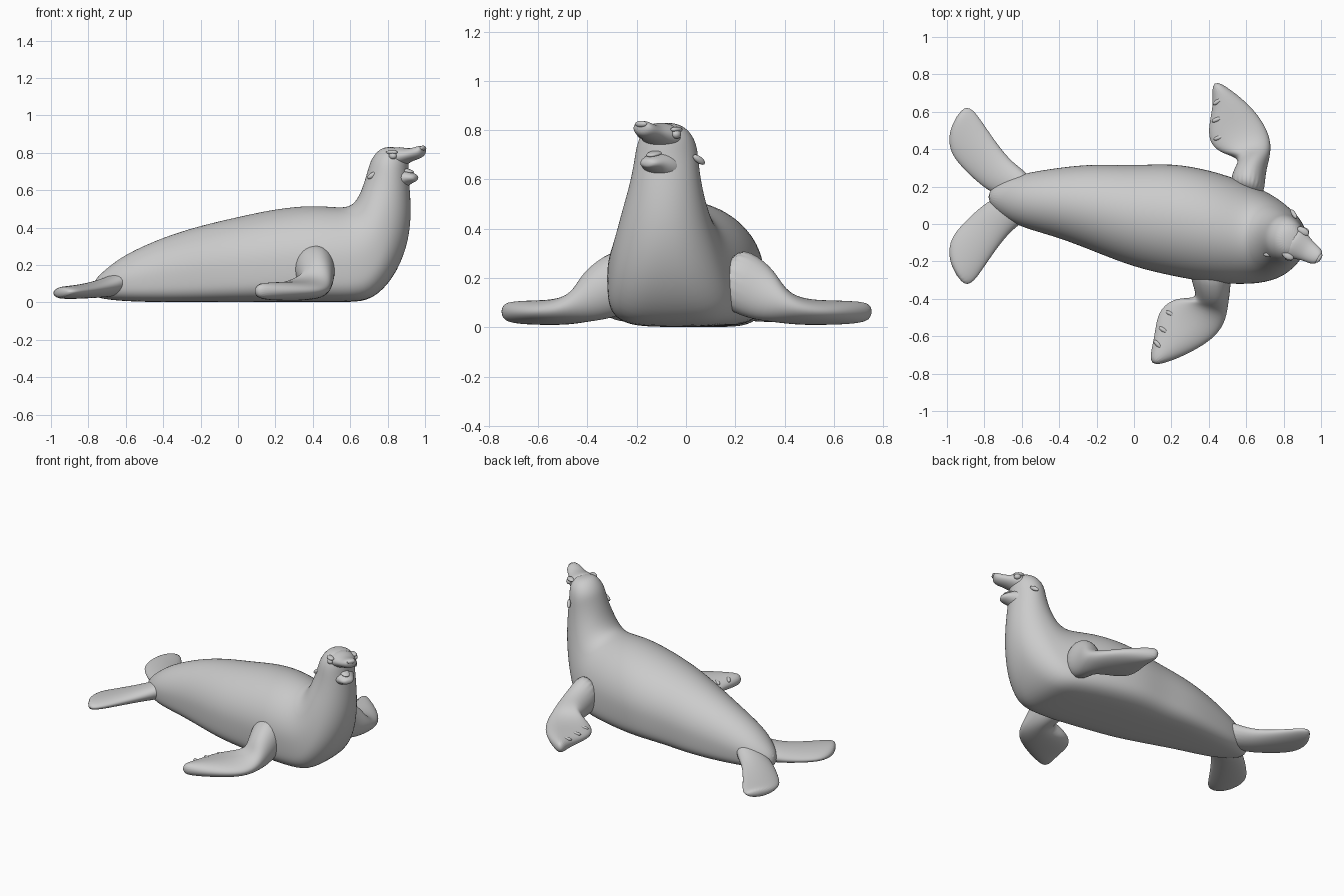
import bpy, bmesh, math
from mathutils import Vector, Matrix

hide = bpy.data.materials.new("grey_hide")
hide.diffuse_color = (0.6, 0.6, 0.6, 1)


def finish(bm, name, levels):
    bmesh.ops.recalc_face_normals(bm, faces=bm.faces)
    me = bpy.data.meshes.new(name)
    bm.to_mesh(me)
    bm.free()
    me.materials.append(hide)
    for p in me.polygons:
        p.use_smooth = True
    ob = bpy.data.objects.new(name, me)
    bpy.context.collection.objects.link(ob)
    if levels:
        mod = ob.modifiers.new("smooth", 'SUBSURF')
        mod.levels = mod.render_levels = levels
    return ob


def loft(name, rings, n=20):
    """Skin rings given as (top, bottom, half-width vector, lower squareness, middle)."""
    bm = bmesh.new()
    loops = []
    for top, bottom, side, e, m in rings:
        top, bottom, side = Vector(top), Vector(bottom), Vector(side)
        mid = bottom.lerp(top, m)
        loop = []
        for i in range(n):
            c, s = math.cos(math.tau * i / n), math.sin(math.tau * i / n)
            k = 1 if s > 0 else e
            u = math.copysign(abs(c) ** k, c)
            p = mid + side * u + ((top if s > 0 else bottom) - mid) * abs(s) ** k
            loop.append(bm.verts.new(p))
        loops.append(loop)
    for a, b in zip(loops, loops[1:]):
        for i in range(n):
            j = (i + 1) % n
            bm.faces.new((a[i], a[j], b[j], b[i]))
    bm.faces.new(loops[0])
    bm.faces.new(loops[-1])
    return finish(bm, name, 2)


def blob(name, centre, size, direction=(1, 0, 0)):
    """Small ellipsoid with its long axis along a direction."""
    bm = bmesh.new()
    rot = Vector(direction).to_track_quat('X', 'Z').to_matrix().to_4x4()
    mat = Matrix.Translation(centre) @ rot @ Matrix.Diagonal((*size, 1))
    bmesh.ops.create_uvsphere(bm, u_segments=16, v_segments=10, radius=1, matrix=mat)
    return finish(bm, name, 0)


# Body, neck and skull: top x, top z, bottom x, bottom z, centre y, half width, squareness
spine = [
    (-.78, .11, -.78, .03, .145, .035, 1),
    (-.70, .185, -.70, .015, .135, .10, .8),
    (-.60, .26, -.60, .005, .125, .145, .65),
    (-.40, .35, -.40, 0, .115, .188, .55),
    (-.20, .412, -.20, 0, .085, .238, .5),
    (.00, .458, .00, 0, .04, .272, .5),
    (.20, .502, .20, 0, .025, .303, .5),
    (.40, .522, .42, 0, -.015, .303, .5),
    (.53, .508, .60, 0, -.045, .278, .5),
    (.60, .512, .72, .01, -.065, .253, .55),
    (.635, .55, .835, .13, -.08, .215, .75),
    (.66, .60, .905, .29, -.085, .178, .9),
    (.68, .66, .928, .45, -.083, .150, 1),
    (.697, .72, .92, .60, -.08, .132, 1),
    (.712, .765, .91, .70, -.078, .125, 1),
    (.745, .81, .915, .775, -.08, .10, 1),
    (.79, .835, .885, .825, -.085, .05, 1),
]
loft("body", [((tx, y, tz), (bx, y, bz), (0, w, 0), e, .42 if e < .8 else .5)
              for tx, tz, bx, bz, y, w, e in spine], 28)

# Head frame: the head is turned towards the front
fwd, side = Vector((.85, -.53, 0)), Vector((.53, .85, 0))
skull = Vector((.825, -.08, 0))


def at(f, s, z):
    return skull + fwd * f + side * s + Vector((0, 0, z))


# Upper muzzle and open lower jaw: forward, top z, bottom z, half width
for name, rows in {
    "muzzle": [(.0, .835, .70, .10), (.06, .83, .725, .085), (.11, .822, .752, .062),
               (.15, .832, .762, .054), (.185, .841, .775, .046), (.198, .832, .795, .026)],
    "lower_jaw": [(.0, .72, .56, .10), (.06, .715, .60, .08), (.10, .703, .63, .058),
                  (.135, .69, .643, .044), (.153, .678, .652, .022)],
}.items():
    loft(name, [(at(f, 0, t), at(f, 0, b), side * w, 1, .5) for f, t, b, w in rows], 16)

blob("nose", at(.193, 0, .825), (.012, .028, .013), fwd)
blob("tongue", at(.085, 0, .705), (.05, .03, .012), fwd + Vector((0, 0, -.2)))

# Eyes with brows, and ears
for s, label in ((1, "left"), (-1, "right")):
    blob(label + "_eye", at(.055, s * .083, .783), (.022, .018, .018), fwd)
    blob(label + "_brow", at(.045, s * .077, .802), (.035, .02, .012), fwd)
    back = -fwd + side * s * .5 + Vector((0, 0, -.7))
    blob(label + "_ear", at(-.045, s * .128, .68), (.032, .012, .014), back)

# Fore flippers share heights and thicknesses; edges differ because the pose is not symmetric
levels = [(.23, .12, .05), (.155, .115, .05), (.11, .085, .025), (.075, .06, 0),
          (.062, .052, 0), (.062, .05, 0), (.062, .047, 0), (.065, .036, 0)]
edges = {
    "right": [(.52, -.18, .28, -.18), (.52, -.33, .31, -.32), (.505, -.42, .345, -.41),
              (.495, -.51, .23, -.385), (.445, -.60, .135, -.45), (.33, -.675, .115, -.54),
              (.21, -.73, .105, -.62), (.115, -.757, .08, -.73)],
    "left": [(.70, .12, .50, .18), (.70, .27, .53, .29), (.73, .36, .575, .355),
             (.735, .45, .46, .375), (.69, .55, .395, .44), (.62, .635, .40, .54),
             (.53, .71, .425, .64), (.445, .765, .415, .74)],
}
for label, rows in edges.items():
    s = 1 if label == "left" else -1
    loft(label + "_fore_flipper",
         [((ax, ay, z), (bx, by, z - .005), (0, s * lean, thick), 1, .55)
          for (ax, ay, bx, by), (z, thick, lean) in zip(rows, levels)])
    # Nails near the trailing edge
    for k, (ax, ay, bx, by) in enumerate(rows[4:7]):
        a, b = Vector((ax, ay, .108)), Vector((bx, by, .085))
        blob(f"{label}_nail_{k + 1}", b.lerp(a, .2), (.03, .012, .012), a - b)

# Hind flippers, mirrored about the tail line y = 0.15
hind = [(-.53, .25, .14, -.58, .11, .11, .075), (-.65, .325, .09, -.74, .15, .075, .055),
        (-.74, .44, .07, -.83, .215, .06, .043), (-.82, .56, .06, -.925, .305, .05, .037),
        (-.865, .62, .057, -.995, .395, .048, .034), (-.915, .628, .055, -.985, .52, .05, .028)]
for label, s in (("left", 1), ("right", -1)):
    loft(label + "_hind_flipper",
         [((ax, .15 + s * (ay - .15), az), (bx, .15 + s * (by - .15), bz), (0, 0, t), 1, .5)
          for ax, ay, az, bx, by, bz, t in hind])

# Short tail between the hind flippers
blob("tail", (-.72, .145, .115), (.06, .03, .025), (-1, 0, -.5))
